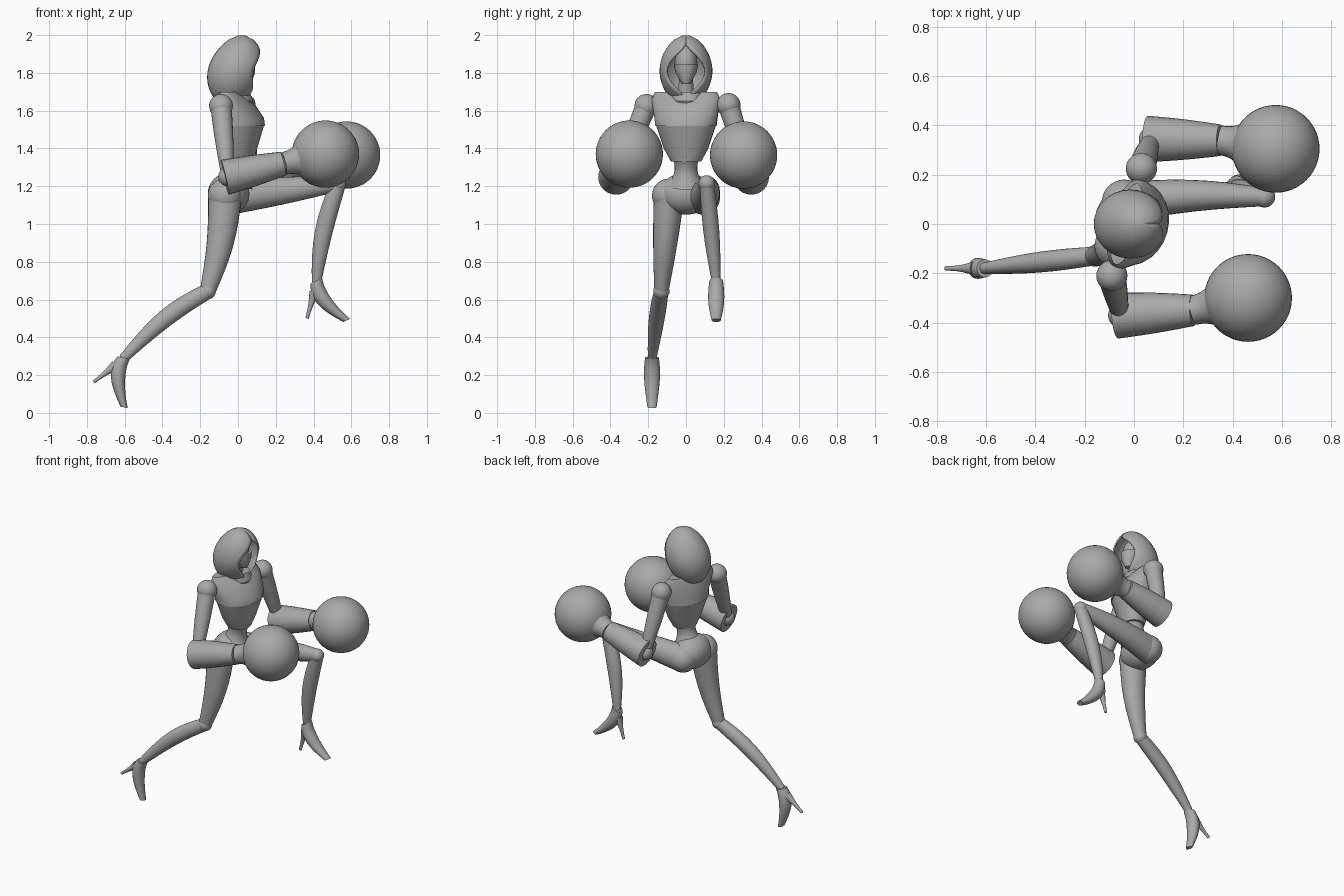
import bpy
import bmesh
from math import sin, cos, pi, sqrt, radians
from mathutils import Vector, Matrix

cube = bpy.data.objects.get("Cube")
if cube:
    bpy.data.objects.remove(cube)

tone = (.4, .4, .4, 1)
grey = bpy.data.materials.new("plain grey")
grey.use_nodes = True
grey.diffuse_color = tone
grey.node_tree.nodes["Principled BSDF"].inputs["Base Color"].default_value = tone

SIDES = 24
UP = Vector((0, 0, 1))


def finish(name, bm, place=None):
    """Turn a bmesh into a grey object, smooth with sharp edges kept."""
    if place:
        bm.transform(place)
    bmesh.ops.recalc_face_normals(bm, faces=bm.faces)
    mesh = bpy.data.meshes.new(name)
    bm.to_mesh(mesh)
    bm.free()
    mesh.materials.append(grey)
    mesh.shade_smooth()
    mesh.set_sharp_from_angle(angle=radians(40))
    obj = bpy.data.objects.new(name, mesh)
    bpy.context.collection.objects.link(obj)
    return obj


def bridge(bm, rings, closed):
    for lower, upper in zip(rings, rings[1:]):
        for k in range(len(lower) if closed else len(lower) - 1):
            j = (k + 1) % len(lower)
            bm.faces.new((lower[k], lower[j], upper[j], upper[k]))


def loft(name, rings, across, normal, place=None):
    """Skin ellipses given as centre, radius along the across axis, other radius."""
    bm = bmesh.new()
    skin = []
    u = (across - normal * across.dot(normal)).normalized()
    v = normal.cross(u)
    for centre, wide, deep in rings:
        angles = [2 * pi * k / SIDES for k in range(SIDES)]
        skin.append([bm.verts.new(centre + u * wide * cos(a) + v * deep * sin(a)) for a in angles])
    bridge(bm, skin, True)
    bm.faces.new(skin[0])
    bm.faces.new(skin[-1])
    return finish(name, bm, place)


def limb(name, start, end, first, last, bulge=0, bow=(0, 0, 0), flat=1, place=None):
    """A tapered tube that can swell and bow in the middle."""
    start, end, bow = Vector(start), Vector(end), Vector(bow)
    rings = []
    steps = 8
    for i in range(steps + 1):
        t = i / steps
        swell = sin(pi * t)
        radius = first + (last - first) * t + bulge * swell
        rings.append((start.lerp(end, t) + bow * swell, radius * flat, radius))
    return loft(name, rings, Vector((0, 1, .01)), (end - start).normalized(), place)


def ball(name, centre, radius, stretch=(1, 1, 1)):
    bm = bmesh.new()
    bmesh.ops.create_uvsphere(bm, u_segments=2 * SIDES, v_segments=SIDES, radius=radius)
    return finish(name, bm, Matrix.Translation(centre) @ Matrix.Diagonal((*stretch, 1)))


def stack(name, rows, yaw=0):
    """Level ellipses given as height, forward offset, depth, half width."""
    forward = Vector((cos(yaw), sin(yaw), 0))
    rings = [(Vector((x, 0, z)), deep, wide) for z, x, deep, wide in rows]
    return loft(name, rings, forward, UP)


def build_hood():
    """Rings open towards the face, egg-shaped in height."""
    bm = bmesh.new()
    rings = []
    levels = 16
    for i in range(levels):
        t = (i + .1) / (levels - .9)
        half = .14 * sqrt(sin(.9 * pi * t))
        gap = max(.01, .85 * sin(pi * (t - .15) / .85))
        middle = .02 - .06 * t
        ring = []
        for k in range(SIDES + 1):
            a = gap + 2 * (pi - gap) * k / SIDES
            ring.append(bm.verts.new((middle + 1.05 * half * cos(a), half * sin(a), 2 - .34 * t)))
        rings.append(ring)
    bridge(bm, rings, False)
    bm.faces.new(rings[0])
    shell = finish("hood", bm).modifiers.new("thickness", 'SOLIDIFY')
    shell.thickness = .01


# Head, mask and neck inside the hood
build_hood()
ball("head", (0, 0, 1.85), .1, (.75, .6, 1))
stack("lower_mask", [(1.74, .04, .03, .02), (1.8, .03, .06, .055), (1.845, .02, .07, .065)])
limb("neck", (-.02, 0, 1.66), (0, 0, 1.8), .045, .034)

# Torso, chest turned slightly about the vertical axis
twist = radians(-15)
stack("lower_chest", [(1.33, .01, .07, .08), (1.4, .01, .09, .12), (1.52, .01, .125, .16)], twist)
stack("upper_chest", [(1.52, .01, .13, .165), (1.56, .01, .125, .17),
                      (1.66, -.02, .08, .19), (1.7, -.03, .05, .17)], twist)
stack("collar", [(1.6, .05, .01, .01), (1.65, .03, .05, .07), (1.7, 0, .06, .09)], twist)
limb("waist", (-.02, 0, 1.2), (.01, 0, 1.37), .1, .08, bulge=-.03)
ball("pelvis", (-.05, 0, 1.16), .11, (1, 1.3, 1))


# Legs: the right one trails behind, the left one is raised and bent
def shoe(name, ankle, tilt):
    place = Matrix.Translation(ankle) @ Matrix.Rotation(tilt, 4, 'Y')
    rings = []
    steps = 10
    for i in range(steps + 1):
        t = i / steps
        swell = .012 * sin(pi * t)
        centre = Vector((.16 * t * t, 0, .01 - .21 * t))
        rings.append((centre, .036 + swell - .012 * t, .034 + swell - .015 * t))
    loft(name, rings, Vector((0, 1, 0)), Vector((.5, 0, -1)).normalized(), place)
    limb(name + "_heel", (-.01, 0, -.05), (-.05, 0, -.19), .028, .009, bulge=-.005, place=place)


def leg(label, hip, knee, ankle, thigh_bow, shin_bow, tilt):
    ball(label + "_hip", hip, .09)
    limb(label + "_thigh", hip, knee, .09, .042, bulge=.005, bow=thigh_bow, flat=.9)
    ball(label + "_knee", knee, .043)
    limb(label + "_shin", knee, ankle, .042, .025, bulge=.013, bow=shin_bow, flat=.9)
    shoe(label + "_shoe", ankle, tilt)


leg("right", (-.07, -.09, 1.15), (-.16, -.13, .645), (-.61, -.18, .285),
    (.02, 0, 0), (0, 0, .035), radians(37))
leg("left", (-.04, .09, 1.14), (.53, .11, 1.215), (.415, .16, .69),
    (0, .015, 0), (-.02, 0, 0), 0)


# Arms: shoulder ball, upper arm, flared forearm, cuff and round glove
def arm(label, shoulder, elbow, wrist, glove):
    wrist, glove = Vector(wrist), Vector(glove)
    ball(label + "_shoulder", shoulder, .063)
    limb(label + "_upper_arm", shoulder, elbow, .056, .032, bulge=.004)
    ball(label + "_elbow", elbow, .05)
    back = Vector(elbow).lerp(wrist, -.05)
    limb(label + "_forearm", back, wrist, .094, .064, bulge=.003)
    limb(label + "_cuff", wrist, wrist.lerp(glove, .5), .06, .11, bulge=-.015)
    ball(label + "_glove", glove, .178)


arm("right", (-.09, -.21, 1.625), (-.055, -.37, 1.25), (.24, -.35, 1.32), (.463, -.3, 1.37))
arm("left", (.03, .225, 1.63), (.07, .345, 1.25), (.35, .34, 1.32), (.575, .305, 1.365))
